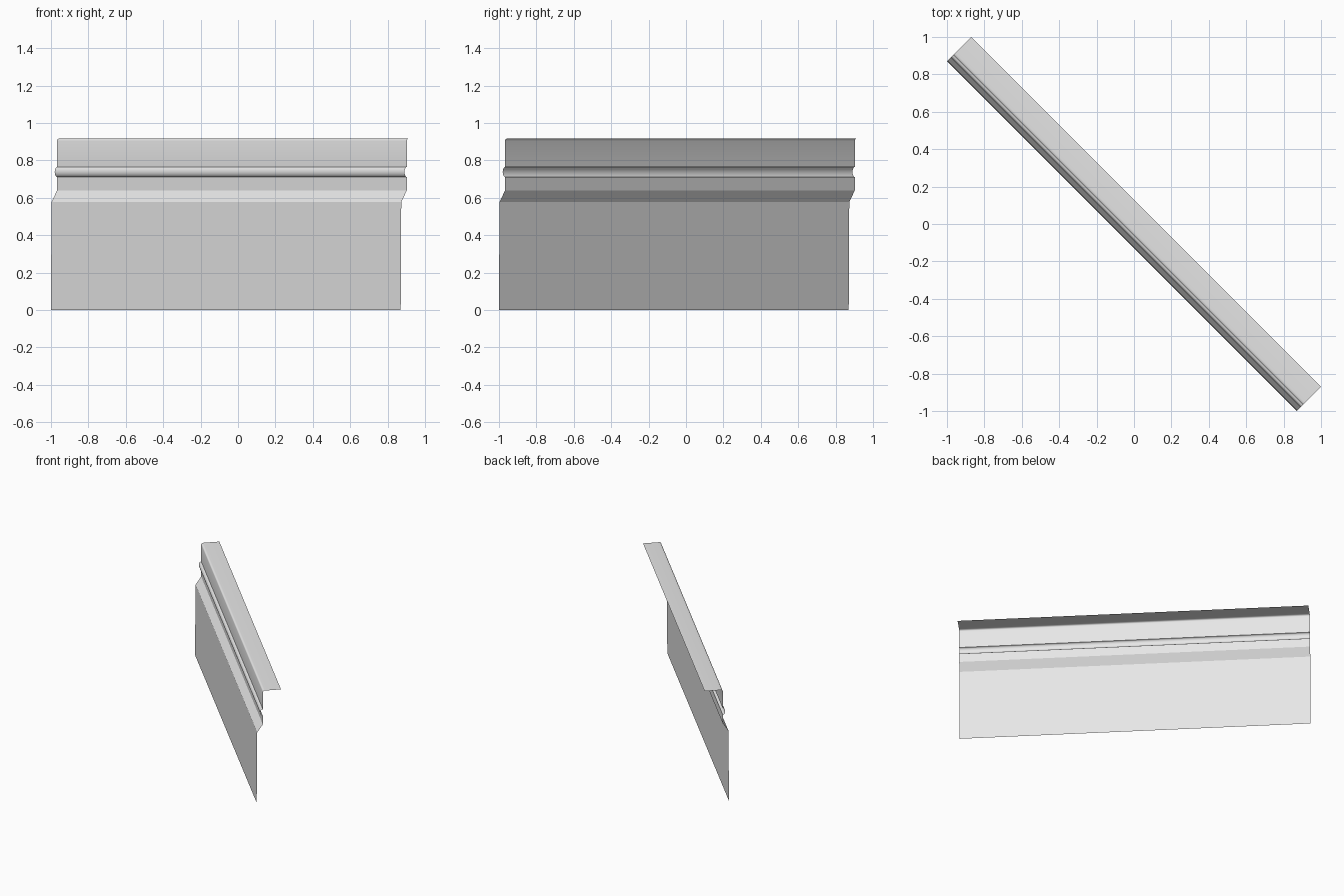
import bpy
import bmesh
from math import sin, cos, pi

cube = bpy.data.objects.get("Cube")
if cube:
    bpy.data.objects.remove(cube, do_unlink=True)

HALF = 0.935           # half run of the panel, measured along x
FACE = -0.032          # offset of the upper face
TOP = 0.917            # height of the flange
RADIUS = 0.012         # bend between upper face and flange


def arc(cu, cz, ru, rz, start, end, steps):
    """Points on an elliptical arc in the section plane."""
    angles = [start + (end - start) * i / steps for i in range(steps + 1)]
    return [(cu + ru * cos(a), cz + rz * sin(a)) for a in angles]


# Section: lower face, sloped step, bead, upper face, bend, flange
section = [(-0.065, 0), (-0.062, 0.578), (FACE, 0.64)]
section += arc(FACE, 0.738, 0.013, 0.027, 1.5 * pi, 0.5 * pi, 10)
section += arc(FACE + RADIUS, TOP - RADIUS, RADIUS, RADIUS, pi, 0.5 * pi, 4)
section += [(0.065, TOP)]

# Sweep the section along the diagonal
bm = bmesh.new()
rows = [[bm.verts.new((t + u, u - t, z)) for t in (-HALF, HALF)]
        for u, z in section]
for (l0, r0), (l1, r1) in zip(rows, rows[1:]):
    bm.faces.new((l0, r0, r1, l1))
mesh = bpy.data.meshes.new("trim_panel")
bm.to_mesh(mesh)
bm.free()

panel = bpy.data.objects.new("trim_panel", mesh)
bpy.context.collection.objects.link(panel)

# Plain grey sheet
grey = bpy.data.materials.new("light_grey")
grey.use_nodes = True
colour = (0.8, 0.8, 0.8, 1)
grey.diffuse_color = colour
grey.node_tree.nodes["Principled BSDF"].inputs["Base Color"].default_value = colour
mesh.materials.append(grey)

bpy.ops.object.select_all(action='DESELECT')
panel.select_set(True)
bpy.context.view_layer.objects.active = panel
bpy.ops.object.shade_smooth_by_angle(angle=pi / 6)
